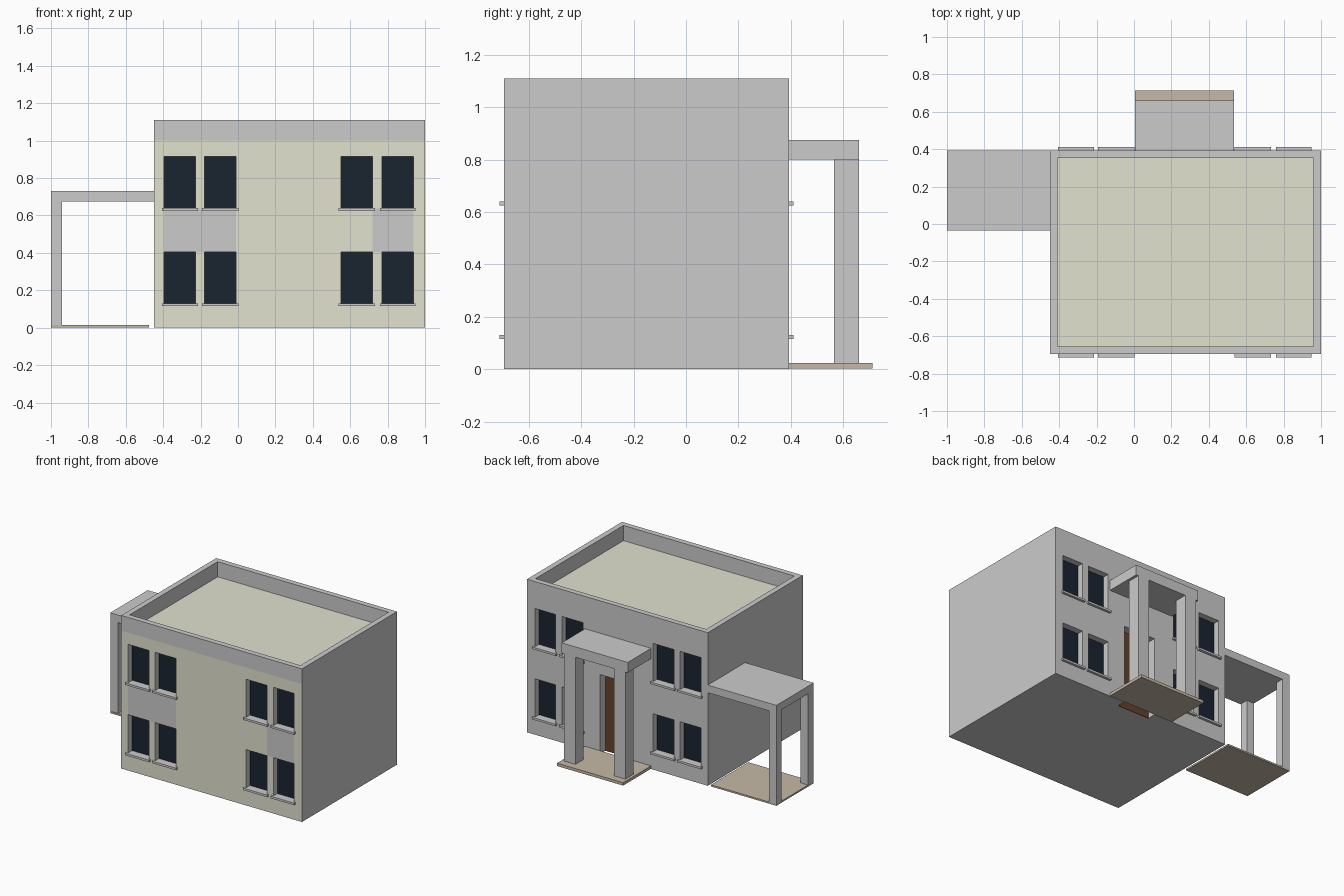
import bpy, bmesh
from mathutils import Matrix, Vector

if "Cube" in bpy.data.objects:
    bpy.data.objects.remove(bpy.data.objects["Cube"])

def material(name, rgb):
    m = bpy.data.materials.new(name)
    m.diffuse_color = (*rgb, 1)
    m.use_nodes = True
    m.node_tree.nodes["Principled BSDF"].inputs["Base Color"].default_value = m.diffuse_color
    return m

OLIVE = material("olive_render", (0.76, 0.76, 0.63))
GLASS = material("dark_glass", (0.010, 0.017, 0.030))
WOOD = material("door_wood", (0.13, 0.055, 0.025))
PAVING = material("paving", (0.56, 0.49, 0.39))
GREY = material("grey_render", (0.8, 0.8, 0.8))

def add_box(bm, lo, hi):
    lo, hi = Vector(lo), Vector(hi)
    mat = Matrix.Translation((lo + hi) / 2) @ Matrix.Diagonal((*(hi - lo), 1))
    bmesh.ops.create_cube(bm, size=1, matrix=mat)

def boxes(name, items, mat=None):
    bm = bmesh.new()
    for lo, hi in items:
        add_box(bm, lo, hi)
    me = bpy.data.meshes.new(name)
    bm.to_mesh(me)
    bm.free()
    if mat:
        me.materials.append(mat)
    ob = bpy.data.objects.new(name, me)
    bpy.context.collection.objects.link(ob)
    return ob

# Main dimensions
X0, X1, Y0, Y1, H, ROOF = -0.45, 1.0, -0.695, 0.393, 1.11, 1.0
COLS = [(-0.395, -0.227), (-0.18, -0.01), (0.55, 0.72), (0.77, 0.937)]
ROWS = [(0.127, 0.405), (0.637, 0.915)]
DEPTH, OUT = 0.05, 0.018
DOOR = (0.155, 0.413)

# Openings, glass and sills on the front and the back
cuts, glass, sills = [], [], []
for wall, s in ((Y0, -1), (Y1, 1)):
    def span(a, b):
        return sorted((wall + s * a, wall + s * b))
    for xa, xb in COLS:
        for za, zb in ROWS:
            for out, (ya, yb), g in ((cuts, span(-DEPTH, 0.1), 0),
                                     (glass, span(-DEPTH, -DEPTH + 0.004), 0),
                                     (sills, span(0, OUT), 0.012)):
                if g:
                    out.append(((xa - g, ya, za - 0.012), (xb + g, yb, za + 0.003)))
                else:
                    out.append(((xa, ya, za), (xb, yb, zb)))
cuts.append(((X0 + 0.04, Y0 + 0.04, ROOF), (X1 - 0.04, Y1 - 0.04, 1.3)))
cuts.append(((DOOR[0], Y1 - 0.065, -0.1), (DOOR[1], Y1 + 0.1, 0.575)))

# House body with roof recess, window and door openings
body = boxes("house_body", [((X0, Y0, 0), (X1, Y1, H))])
cutter = boxes("opening_cutter", cuts)
cutter.hide_render = True
mod = body.modifiers.new("openings", 'BOOLEAN')
mod.operation, mod.solver, mod.object = 'DIFFERENCE', 'EXACT', cutter
dg = bpy.context.evaluated_depsgraph_get()
mesh = bpy.data.meshes.new_from_object(body.evaluated_get(dg))
body.modifiers.clear()
body.data = mesh
bpy.data.objects.remove(cutter)

# Colour zones: olive front and roof, grey parapet band and spandrels
mesh.materials.clear()
mesh.materials.append(GREY)
mesh.materials.append(OLIVE)
bm = bmesh.new()
bm.from_mesh(mesh)
for axis, pos in [(2, 0.405), (2, 0.637), (2, ROOF), (0, -0.395), (0, -0.01), (0, 0.72), (0, 0.937)]:
    front = [f for f in bm.faces if f.normal.y < -0.9 and f.calc_center_median().y < Y0 + 0.001]
    geom = front + list({e for f in front for e in f.edges}) + list({v for f in front for v in f.verts})
    co, no = Vector(), Vector()
    co[axis], no[axis] = pos, 1
    bmesh.ops.bisect_plane(bm, geom=geom, dist=1e-5, plane_co=co, plane_no=no)
for f in bm.faces:
    c = f.calc_center_bounds()
    on_front = f.normal.y < -0.9 and c.y < Y0 + 0.001 and c.z < ROOF
    spandrel = 0.405 < c.z < 0.637 and (-0.395 < c.x < -0.01 or 0.72 < c.x < 0.937)
    on_roof = f.normal.z > 0.9 and abs(c.z - ROOF) < 0.001
    f.material_index = int(on_roof or (on_front and not spandrel))
    f.smooth = False
bm.to_mesh(mesh)
bm.free()

boxes("window_glass", glass, GLASS)
boxes("window_sills", sills)
boxes("entrance_door", [((DOOR[0], Y1 - 0.065, 0), (DOOR[1], Y1 - 0.06, 0.575))], WOOD)

# Entrance porch at the back
boxes("porch_floor", [((0.005, Y1, 0.002), (0.535, 0.713, 0.023))], PAVING)
boxes("porch_roof", [((0.005, Y1, 0.80), (0.535, 0.66, 0.875))])
boxes("porch_columns", [((x, 0.565, 0.023), (x + 0.09, 0.66, 0.80)) for x in (0.025, 0.425)])

# Side carport
boxes("carport_floor", [((-1, -0.035, 0.002), (-0.475, Y1, 0.014))], PAVING)
boxes("carport_roof", [((-1, -0.035, 0.675), (X0, Y1, 0.73))])
boxes("carport_posts", [((-1, y, 0.014), (-0.94, y + 0.06, 0.675)) for y in (-0.03, Y1 - 0.06)])
